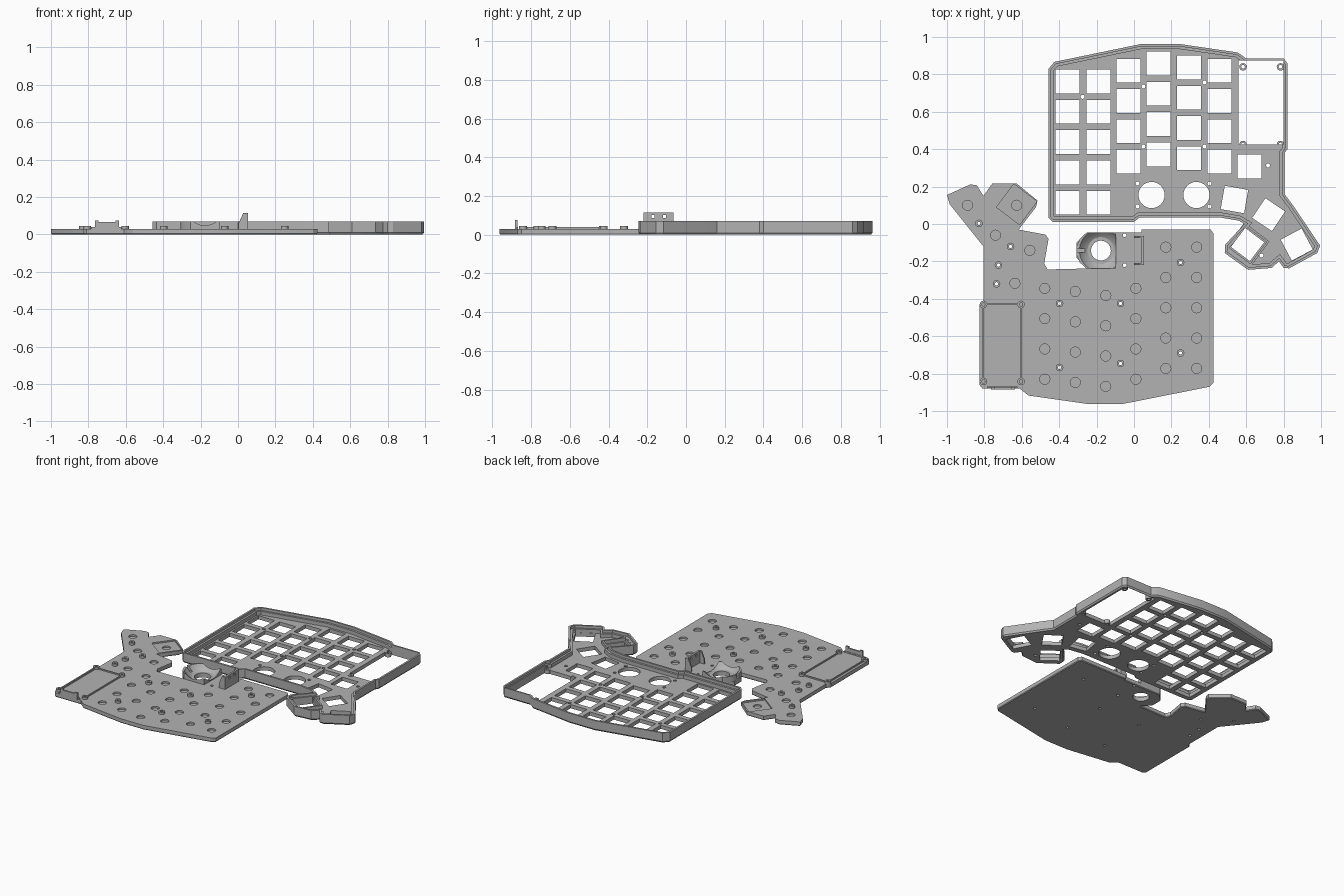
import bpy, bmesh, math
from mathutils import Vector, Matrix

grey = bpy.data.materials.new("mid_grey")
grey.diffuse_color = (0.45, 0.45, 0.45, 1)


def offset(pts, d):
    """Mitred inset of a clockwise or counter-clockwise outline."""
    n = len(pts)
    area = sum(pts[i][0] * pts[(i + 1) % n][1] - pts[(i + 1) % n][0] * pts[i][1] for i in range(n))
    s = 1 if area > 0 else -1
    out = []
    for i in range(n):
        a, b, c = (Vector(pts[(i + k) % n]) for k in (-1, 0, 1))
        e, f = (b - a).normalized(), (c - b).normalized()
        n1, n2 = Vector((-e.y, e.x)) * s, Vector((-f.y, f.x)) * s
        out.append(tuple(b + (n1 + n2) * (d / max(0.3, 1 + n1.dot(n2)))))
    return out


def loft(bm, rings):
    """Closed solid through (outline, z) rings."""
    loops = [[bm.verts.new((x, y, z)) for x, y in pts] for pts, z in rings]
    n = len(loops[0])
    bm.faces.new(loops[0])
    bm.faces.new(loops[-1])
    for lo, hi in zip(loops, loops[1:]):
        for i in range(n):
            j = (i + 1) % n
            bm.faces.new((lo[i], lo[j], hi[j], hi[i]))


def box(bm, x, y, z, sx, sy, sz, rot=0):
    m = Matrix.Translation((x, y, z)) @ Matrix.Rotation(math.radians(rot), 4, 'Z') @ Matrix.Diagonal((sx, sy, sz, 1))
    bmesh.ops.create_cube(bm, size=1, matrix=m)


def cyl(bm, x, y, z0, z1, r, seg=20):
    bmesh.ops.create_cone(bm, cap_ends=True, segments=seg, radius1=r, radius2=r, depth=z1 - z0,
                          matrix=Matrix.Translation((x, y, (z0 + z1) / 2)))


def make(name, bm):
    bmesh.ops.recalc_face_normals(bm, faces=bm.faces)
    me = bpy.data.meshes.new(name)
    bm.to_mesh(me)
    bm.free()
    ob = bpy.data.objects.new(name, me)
    bpy.context.collection.objects.link(ob)
    me.materials.append(grey)
    return ob


def cut(ob, bm):
    """Subtract the solids in bm from ob, then drop the cutter."""
    c = make("cutter", bm)
    c.hide_render = True
    m = ob.modifiers.new("cut", 'BOOLEAN')
    m.object, m.operation, m.solver, m.use_self = c, 'DIFFERENCE', 'EXACT', True
    bpy.context.view_layer.objects.active = ob
    bpy.ops.object.modifier_apply(modifier=m.name)
    bpy.data.objects.remove(c)


# Key positions: x, y, rotation
keys = []
for x, top in ((-0.355, 0.762), (-0.19, 0.762), (-0.03, 0.82), (0.131, 0.858), (0.294, 0.837), (0.457, 0.82)):
    for r in range(5 if x < -0.1 else 4):
        keys.append((x, top - r * 0.162, 0))
keys += [(0.617, 0.307, 0), (0.537, 0.131, -10), (0.72, 0.05, -34), (0.87, -0.11, 28), (0.607, -0.11, -37)]

# Upper case: tray with a stepped rim
rim = [(-0.457, 0.83), (-0.425, 0.867), (0.04, 0.963), (0.24, 0.963), (0.555, 0.917), (0.60, 0.885), (0.80, 0.885),
       (0.82, 0.86), (0.82, 0.40), (0.805, 0.38), (0.805, 0.16), (0.85, 0.1), (0.995, -0.115), (0.98, -0.155),
       (0.83, -0.237), (0.80, -0.235), (0.775, -0.2), (0.735, -0.235), (0.61, -0.245), (0.485, -0.155),
       (0.488, -0.11), (0.59, 0.0), (0.56, 0.018), (0.46, 0.035), (0.03, 0.035), (0.0, 0.012), (-0.437, 0.012),
       (-0.457, 0.032)]
bm = bmesh.new()
loft(bm, [(offset(rim, 0.007), 0), (rim, 0.01), (rim, 0.07)])
case = make("upper_case", bm)
for d, z in ((0.013, 0.052), (0.027, 0.026)):
    bm = bmesh.new()
    loft(bm, [(offset(rim, d), z), (offset(rim, d), 0.1)])
    cut(case, bm)

# Key openings, round openings, controller window and screw holes
bm = bmesh.new()
for x, y, r in keys:
    box(bm, x, y, 0, 0.127, 0.127, 0.2, r)
for x in (0.094, 0.334):
    cyl(bm, x, 0.155, -0.1, 0.1, 0.07, 40)
box(bm, 0.68, 0.65, 0, 0.24, 0.45, 0.3)
for x, y in ((-0.275, 0.68), (0.05, 0.735), (0.377, 0.757), (0.05, 0.414), (0.377, 0.414), (0.019, 0.217),
             (0.019, 0.094), (0.404, 0.217), (0.404, 0.094), (0.717, 0.313), (0.682, -0.168)):
    cyl(bm, x, y, -0.1, 0.1, 0.011, 12)
cut(case, bm)

# Screw tabs in the window corners
bm = bmesh.new()
for x in (0.583, 0.783):
    for y in (0.84, 0.425):
        cyl(bm, x, y, 0.003, 0.03, 0.02)
tabs = make("window_tabs", bm)
bm = bmesh.new()
for x in (0.583, 0.783):
    for y in (0.84, 0.425):
        cyl(bm, x, y, -0.1, 0.1, 0.01, 12)
cut(tabs, bm)

# Raised frame around the inner thumb key
bm = bmesh.new()
box(bm, 0.607, -0.11, 0.035, 0.168, 0.168, 0.03, -37)
frame = make("thumb_frame", bm)
bm = bmesh.new()
box(bm, 0.607, -0.11, 0.035, 0.145, 0.145, 0.2, -37)
cut(frame, bm)

# Lower plate
base = [(0.04, -0.03), (0.41, -0.03), (0.425, -0.05), (0.425, -0.85), (0.405, -0.87), (-0.065, -0.963),
        (-0.243, -0.963), (-0.565, -0.917), (-0.61, -0.88), (-0.81, -0.88), (-0.826, -0.86), (-0.826, -0.435),
        (-0.805, -0.41), (-0.805, -0.12), (-0.985, 0.105), (-1.0, 0.155), (-0.875, 0.212), (-0.84, 0.207),
        (-0.805, 0.15), (-0.757, 0.217), (-0.628, 0.217), (-0.516, 0.125), (-0.524, 0.09), (-0.617, -0.03),
        (-0.473, -0.057), (-0.457, -0.08), (-0.48, -0.21), (-0.463, -0.243), (-0.254, -0.238), (-0.307, -0.18),
        (-0.307, -0.1), (-0.254, -0.046), (0.04, -0.046)]
bm = bmesh.new()
loft(bm, [(offset(base, 0.004), 0), (base, 0.005), (base, 0.03)])
plate = make("lower_plate", bm)

# Shallow pits under the keys, thumb recess and ball opening
bosses = [(-0.829, 0.003), (-0.66, -0.12), (-0.725, -0.22), (-0.735, -0.32), (-0.398, -0.425), (-0.072, -0.425),
          (0.249, -0.206), (0.249, -0.69), (-0.398, -0.767), (-0.072, -0.746)]
posts = [(x, y) for x in (-0.805, -0.604) for y in (-0.43, -0.842)]
bm = bmesh.new()
for x, y, r in keys[:-1]:
    cyl(bm, -x - 0.02, -y - 0.01, 0.018, 0.1, 0.027)
box(bm, -0.627, 0.105, 0.07, 0.155, 0.155, 0.1, -37)
cyl(bm, -0.627, 0.1, 0.01, 0.05, 0.027)
cyl(bm, -0.177, -0.142, -0.1, 0.1, 0.053, 40)
for x, y in bosses:
    cyl(bm, x, y, -0.1, 0.1, 0.009, 12)
for y in (-0.06, -0.22):
    cyl(bm, -0.05, y, -0.1, 0.1, 0.01, 12)
cut(plate, bm)

# Screw bosses and controller posts
bm = bmesh.new()
for x, y in bosses + posts:
    cyl(bm, x, y, 0.025, 0.046, 0.02)
boss = make("screw_bosses", bm)
bm = bmesh.new()
for x, y in bosses + posts:
    cyl(bm, x, y, 0.0, 0.1, 0.009, 12)
cut(boss, bm)

# Thin ridges framing the controller bay
bm = bmesh.new()
for x in (-0.805, -0.604):
    box(bm, x, -0.636, 0.033, 0.008, 0.376, 0.012)
for y in (-0.43, -0.873):
    box(bm, -0.7045, y, 0.033, 0.165, 0.008, 0.012)
make("bay_ridges", bm)

# Connector wall with raised ears
bm = bmesh.new()
box(bm, -0.7, -0.878, 0.045, 0.125, 0.012, 0.04)
for x in (-0.755, -0.645):
    box(bm, x, -0.878, 0.05, 0.02, 0.012, 0.05)
make("connector_wall", bm)

# Ball socket scooped by a sphere
bm = bmesh.new()
sock = [(-0.097, -0.238), (-0.254, -0.238), (-0.29, -0.205), (-0.307, -0.165), (-0.307, -0.119), (-0.29, -0.08),
        (-0.254, -0.046), (-0.097, -0.046)]
loft(bm, [(sock, 0.025), (sock, 0.07)])
socket = make("ball_socket", bm)
bm = bmesh.new()
bmesh.ops.create_uvsphere(bm, u_segments=48, v_segments=32, radius=0.14,
                          matrix=Matrix.Translation((-0.177, -0.142, 0.15)))
cyl(bm, -0.177, -0.142, -0.1, 0.1, 0.053, 40)
cut(socket, bm)
bm = bmesh.new()
box(bm, -0.29, -0.142, 0.06, 0.06, 0.02, 0.04)
cut(socket, bm)

# Upright sensor bracket with sloped end gussets
bm = bmesh.new()
box(bm, 0.046, -0.142, 0.07, 0.014, 0.155, 0.09)
bracket = make("sensor_bracket", bm)
bm = bmesh.new()
for y in (-0.17, -0.112):
    box(bm, 0.046, y, 0.095, 0.1, 0.016, 0.016)
cut(bracket, bm)
bm = bmesh.new()
for y in (-0.219, -0.075):
    prof = [(0.004, 0.025), (0.04, 0.025), (0.04, 0.115), (0.028, 0.115), (0.004, 0.06)]
    ends = [[bm.verts.new((x, y + d, z)) for x, z in prof] for d in (0, 0.01)]
    for e in ends:
        bm.faces.new(e)
    for i in range(5):
        j = (i + 1) % 5
        bm.faces.new((ends[0][i], ends[0][j], ends[1][j], ends[1][i]))
make("bracket_gussets", bm)

# Keep round walls smooth and edges crisp
for ob in bpy.data.objects:
    ob.select_set(True)
bpy.context.view_layer.objects.active = plate
bpy.ops.object.shade_smooth_by_angle(angle=math.radians(30))
